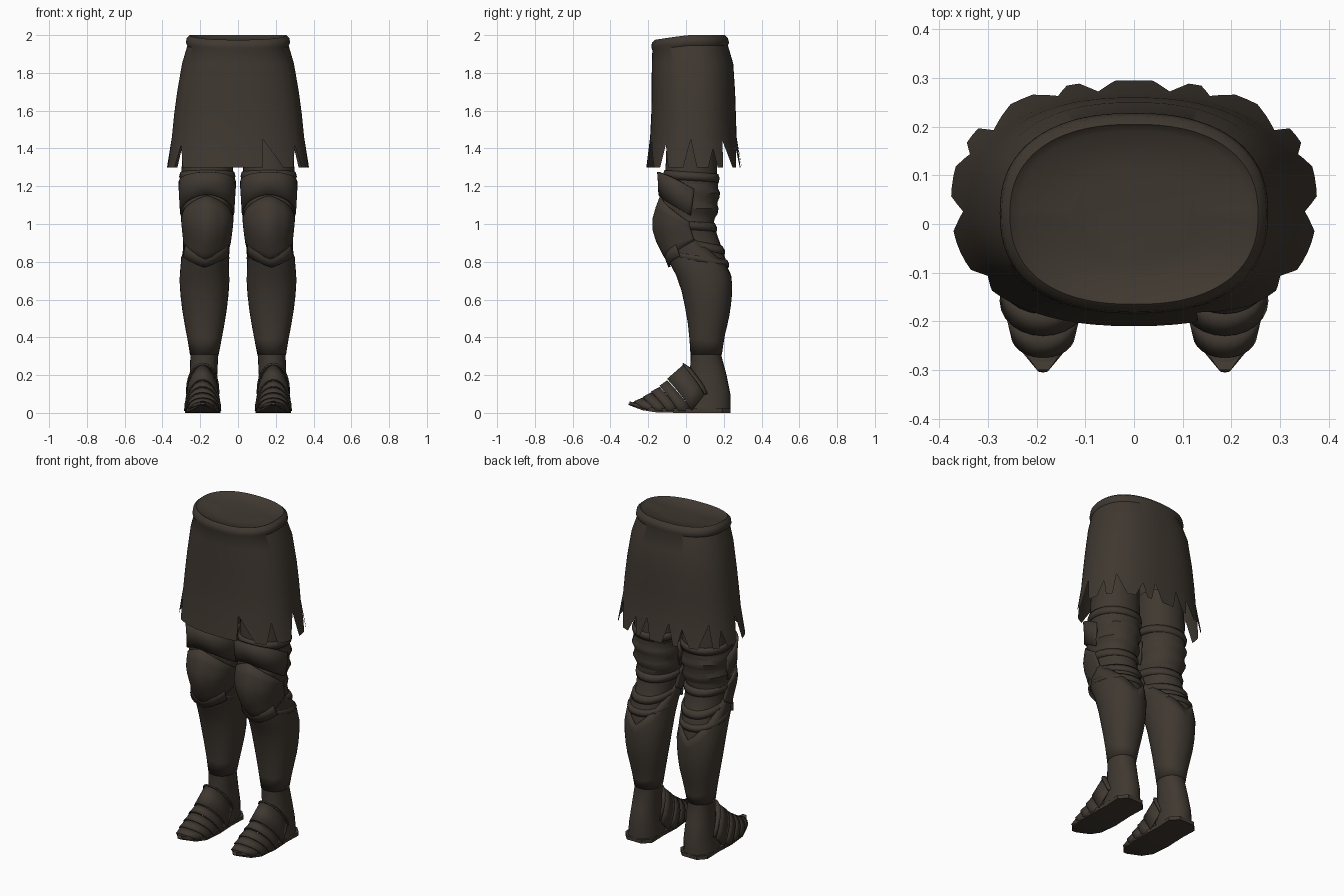
import bpy
from math import sin, cos, radians, pi

if "Cube" in bpy.data.objects:
    bpy.data.objects.remove(bpy.data.objects["Cube"])


def material(name, rgb):
    m = bpy.data.materials.new(name)
    m.use_nodes = True
    m.diffuse_color = (*rgb, 1)
    m.node_tree.nodes["Principled BSDF"].inputs["Base Color"].default_value = (*rgb, 1)
    return m


dark_leather = material("dark_leather", (0.05, 0.04, 0.03))


def add_object(name, verts, faces, mirror=True, thick=0.0, angle=40):
    mesh = bpy.data.meshes.new(name)
    mesh.from_pydata(verts, [], faces)
    mesh.materials.append(dark_leather)
    obj = bpy.data.objects.new(name, mesh)
    bpy.context.collection.objects.link(obj)
    bpy.ops.object.select_all(action="DESELECT")
    obj.select_set(True)
    bpy.context.view_layer.objects.active = obj
    bpy.ops.object.mode_set(mode="EDIT")
    bpy.ops.mesh.select_all(action="SELECT")
    bpy.ops.mesh.remove_doubles(threshold=0.0005)
    bpy.ops.mesh.normals_make_consistent(inside=False)
    bpy.ops.object.mode_set(mode="OBJECT")
    bpy.ops.object.shade_smooth_by_angle(angle=radians(angle))
    if thick:
        s = obj.modifiers.new("thickness", "SOLIDIFY")
        s.thickness, s.offset = thick, -1
    if mirror:
        obj.modifiers.new("other_side", "MIRROR")
    return obj


def grid_faces(rows, cols, start=0):
    return [(start + r * cols + c, start + r * cols + c + 1,
             start + (r + 1) * cols + c + 1, start + (r + 1) * cols + c)
            for r in range(rows - 1) for c in range(cols - 1)]


def lookup(table, z):
    """Interpolate a table sorted by falling z."""
    if z >= table[0][0]:
        return table[0][1:]
    for a, b in zip(table, table[1:]):
        if z >= b[0]:
            t = (a[0] - z) / (a[0] - b[0])
            return [p + (q - p) * t for p, q in zip(a[1:], b[1:])]
    return table[-1][1:]


def oval(box, deg, z, grow=0.0, power=2.0):
    """Point on an oval; angle 0 is the front and 90 is the left."""
    x0, x1, y0, y1 = box
    s, c = sin(radians(deg)), cos(radians(deg))
    e = 2 / power
    sx = abs(s) ** e * (1 if s > 0 else -1)
    cy = abs(c) ** e * (1 if c > 0 else -1)
    return ((x0 + x1) / 2 + ((x1 - x0) / 2 + grow) * sx,
            (y0 + y1) / 2 - ((y1 - y0) / 2 + grow) * cy, z)


# Skirt: z, half width, front, back
SKIRT = [(2.0, 0.255, -0.165, 0.205), (1.985, 0.272, -0.18, 0.222),
         (1.96, 0.276, -0.184, 0.228), (1.945, 0.268, -0.178, 0.222),
         (1.85, 0.296, -0.181, 0.25), (1.7, 0.322, -0.182, 0.26),
         (1.58, 0.338, -0.184, 0.264), (1.46, 0.35, -0.19, 0.268),
         (1.3, 0.376, -0.21, 0.295)]
# Tears in the hem: start, peak and end angle, peak height
SIDE_TEARS = [(48, 55, 61, 1.42), (80, 88, 92, 1.45), (104, 112, 116, 1.4),
              (124, 128, 141, 1.44), (150, 158, 162, 1.4), (166, 171, 176, 1.42)]
TEARS = SIDE_TEARS + [(-a, -b, -c, h) for a, b, c, h in SIDE_TEARS] + [(17, 18, 36, 1.45)]


def hem(deg):
    for a, b, c, h in TEARS:
        if min(a, c) <= deg <= max(a, c):
            t = (deg - a) / (b - a) if abs(deg - a) <= abs(b - a) else (c - deg) / (c - b)
            return 1.3 + (h - 1.3) * t
    return 1.3


def skirt_point(deg, z, drop=0.0):
    w, f, b = lookup(SKIRT, z)
    return oval((-w, w, f, b), deg, z - drop, power=2.35)


angles = sorted(set(range(-180, 181, 5)) | {v for t in TEARS for v in t[:3]})
verts = []
for row in SKIRT[:-1]:
    for a in angles:
        drop = 0.025 * max(0, cos(radians(a))) if row[0] > 1.9 else 0
        verts.append(skirt_point(a, row[0], drop))
verts += [skirt_point(a, hem(a)) for a in angles]
faces = grid_faces(len(SKIRT), len(angles))
# Closed waist, sunk a little in the middle
for scale, z in ((0.92, 1.985), (0.5, 1.975)):
    verts += [(x * scale, 0.02 + (y - 0.02) * scale, z - 0.022 * max(0, cos(radians(a))))
              for a in angles for x, y, _ in [skirt_point(a, 2.0)]]
n = len(angles)
base = len(SKIRT) * n
faces += grid_faces(2, n, base)
faces += [(c, c + 1, base + c + 1, base + c) for c in range(n - 1)]
faces.append(tuple(range(base + n, base + 2 * n - 1)))
add_object("torn_skirt", verts, faces, mirror=False)

# Leg: z, inner x, outer x, front y, back y
LEG = [(1.5, 0.03, 0.29, -0.1, 0.16), (1.25, 0.025, 0.3, -0.11, 0.165),
       (1.17, 0.03, 0.297, -0.12, 0.172), (1.08, 0.032, 0.295, -0.135, 0.165),
       (1.0, 0.04, 0.285, -0.145, 0.145), (0.9, 0.052, 0.275, -0.12, 0.18),
       (0.8, 0.058, 0.295, -0.085, 0.215), (0.7, 0.052, 0.303, -0.03, 0.235),
       (0.6, 0.057, 0.298, -0.008, 0.235), (0.5, 0.07, 0.285, 0.01, 0.222),
       (0.4, 0.087, 0.267, 0.02, 0.2), (0.3, 0.105, 0.252, 0.025, 0.188),
       (0.2, 0.11, 0.256, 0.02, 0.215), (0.1, 0.105, 0.265, 0.01, 0.235),
       (0.02, 0.098, 0.277, -0.01, 0.235)]
ring = range(-180, 181, 15)
verts = [oval(r[1:], a, r[0], power=2.15) for r in LEG for a in ring]
faces = grid_faces(len(LEG), len(ring))
faces.append(tuple(range((len(LEG) - 1) * len(ring), len(LEG) * len(ring) - 1)))
add_object("legs", verts, faces, angle=60)


def plate(name, low, high, span=180, step=10, rows=3, grow=lambda a, t: 0.012, thick=0.012):
    """Shell that follows the leg between two edge heights."""
    cols = range(-span, span + 1, step)
    pts = []
    for r in range(rows):
        t = r / (rows - 1)
        for a in cols:
            z = low(a) + (high(a) - low(a)) * t
            pts.append(oval(lookup(LEG, z), a, z, grow(a, t), 2.15))
    return add_object(name, pts, grid_faces(rows, len(cols)), thick=thick)


# Greave with an upper edge that dips to a point behind the calf
plate("greaves", lambda a: 0.31,
      lambda a: 0.98 - 0.26 * max(0, (abs(a) - 80) / 100) ** 0.8, rows=9,
      grow=lambda a, t: 0.001 + 0.009 * t)

# Thigh guard arching over the knee
plate("thigh_guards", lambda a: 1.155 - 0.11 * (abs(a) / 95) ** 1.5,
      lambda a: 1.275 - 0.09 * (abs(a) / 95) ** 2, span=95, step=5,
      grow=lambda a, t: 0.014 + 0.02 * max(0, cos(radians(a))) * (0.5 + t))


# Knee guard with a central ridge and a pointed lower end
def knee_bulge(a, t):
    ridge = max(0, 1 - abs(a) / 25)
    return 0.014 + 0.014 * max(0, cos(radians(a))) * sin(pi * t) + 0.012 * ridge * sin(pi * t)


plate("knee_guards", lambda a: 0.78 + 0.13 * abs(a) / 95,
      lambda a: 1.15 - 0.14 * (abs(a) / 95) ** 1.3, span=95, step=5, rows=7, grow=knee_bulge)
plate("knee_lower_lames", lambda a: 0.77 + 0.06 * abs(a) / 60,
      lambda a: 0.84 + 0.06 * abs(a) / 60, span=60, step=5,
      grow=lambda a, t: 0.016 + 0.008 * (1 - t))

# Straps and cloth folds around the thigh and the back of the knee
for name, z, height in (("thigh_strap", 1.23, 0.045), ("upper_knee_strap", 0.97, 0.045),
                        ("middle_knee_strap", 0.87, 0.045), ("lower_knee_strap", 0.8, 0.04)):
    tilt = 0.03 if z < 0.9 else 0.01
    plate(name, lambda a: z + tilt * cos(radians(a)), lambda a: z + height + tilt * cos(radians(a)),
          step=15, grow=lambda a, t: 0.006 + 0.006 * sin(pi * t))
plate("cloth_folds", lambda a: 1.0, lambda a: 1.22, step=15, rows=9, thick=0,
      grow=lambda a, t: 0.004 + 0.007 * sin(5 * pi * t + radians(a)))

# Foot lames: top y, top z, base y, half width, base z
FOOT = [(0.035, 0.235, 0.12, 0.076, 0.1), (-0.015, 0.258, 0.1, 0.084, 0.1),
        (-0.1, 0.175, 0.03, 0.09, 0.012), (-0.14, 0.14, -0.04, 0.093, 0.01),
        (-0.185, 0.11, -0.1, 0.091, 0.01), (-0.23, 0.082, -0.16, 0.084, 0.012),
        (-0.275, 0.06, -0.23, 0.062, 0.022), (-0.305, 0.048, -0.3, 0.012, 0.042)]
verts, faces = [], []
arch = range(-90, 91, 15)
for i, pair in enumerate(zip(FOOT, FOOT[1:])):
    start = len(verts)
    for (yt, zt, yb, w, zb), k in zip(pair, (0.97, 1.06 if i < 6 else 1)):
        for a in arch:
            s, c = sin(radians(a)), cos(radians(a))
            verts.append((0.187 + w * k * s, yb + (yt - yb) * c,
                          zb + (zt * (1 + (k - 1) / 2) - zb) * c ** 0.85))
    faces += grid_faces(2, len(arch), start)
add_object("foot_lames", verts, faces, thick=0.008, angle=25)

# Sole: y, half width, height
SOLE = [(0.235, 0.05, 0), (0.19, 0.092, 0), (0.08, 0.088, 0), (-0.04, 0.094, 0),
        (-0.16, 0.086, 0.003), (-0.23, 0.062, 0.014), (-0.3, 0.012, 0.04)]
verts = [(0.187 + s * w, y, z + dz) for y, w, z in SOLE
         for s, dz in ((-1, 0), (1, 0), (1, 0.022), (-1, 0.022), (-1, 0))]
faces = grid_faces(len(SOLE), 5) + [(0, 1, 2, 3)]
add_object("soles", verts, faces, angle=30)
